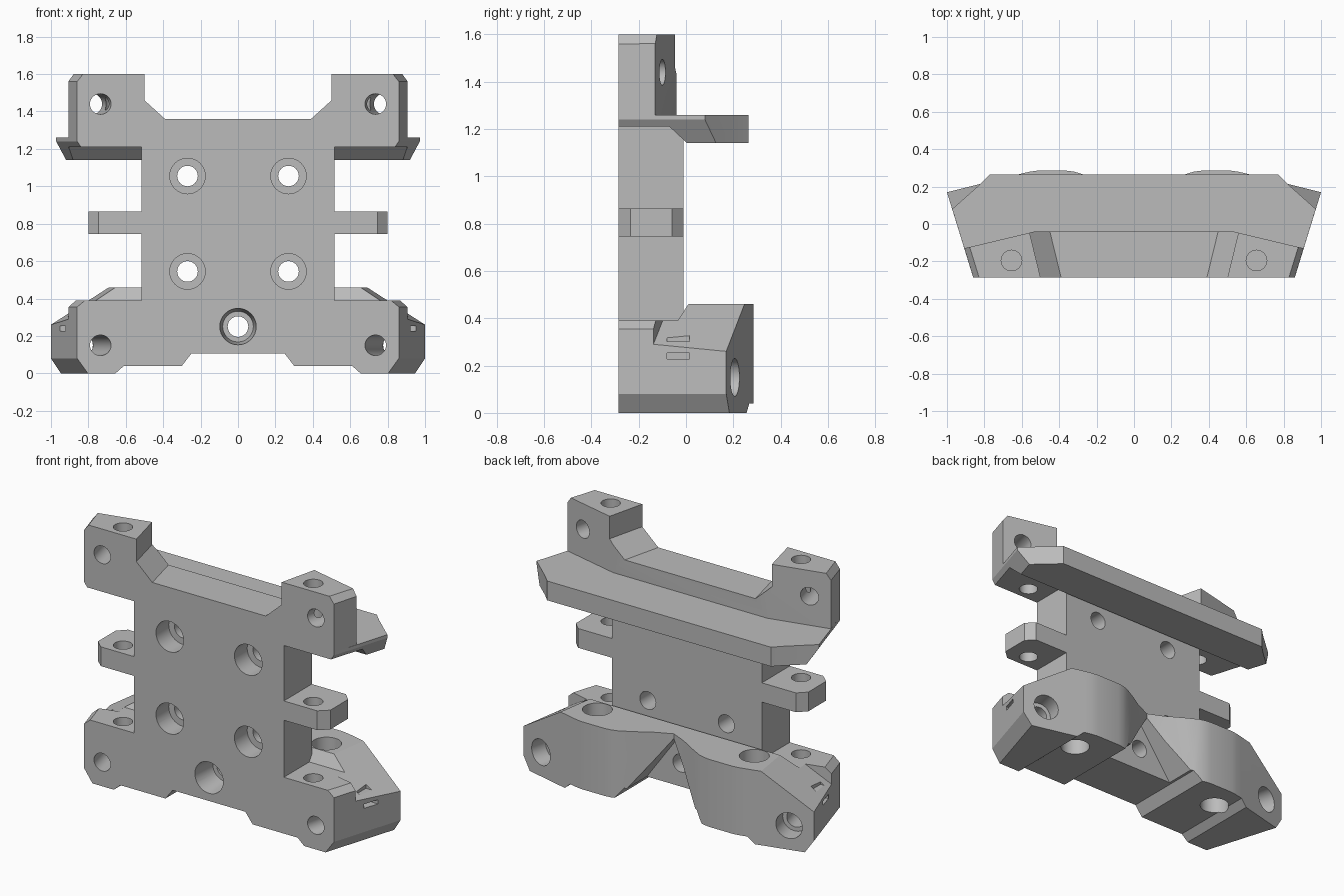
import bpy, bmesh, math
from mathutils import Vector

if "Cube" in bpy.data.objects:
    bpy.data.objects.remove(bpy.data.objects["Cube"], do_unlink=True)

grey = bpy.data.materials.new("light grey plastic")
grey.use_nodes = True
grey.diffuse_color = (0.5, 0.5, 0.5, 1)
grey.node_tree.nodes["Principled BSDF"].inputs["Base Color"].default_value = (0.5, 0.5, 0.5, 1)

FRONT = -0.285
SIDE = Vector((0.956, -0.294, 0))      # outward normal of the tapered left side
UP = Vector((0, 0, 1))


def to_object(name, bm):
    bmesh.ops.recalc_face_normals(bm, faces=bm.faces[:])
    mesh = bpy.data.meshes.new(name)
    bm.to_mesh(mesh)
    bm.free()
    mesh.materials.append(grey)
    ob = bpy.data.objects.new(name, mesh)
    bpy.context.collection.objects.link(ob)
    return ob


def both(half):
    """Mirror half an outline (x >= 0) into a closed one."""
    return half + [(-x, b) for x, b in reversed(half) if x > 0]


def prism(name, pts, axis, lo, hi, flare=0.0):
    """Extrude an outline along an axis; flare widens the far end in x."""
    bm = bmesh.new()
    rings = []
    for t, f in ((lo, 0), (hi, flare)):
        ring = []
        for a, b in pts:
            a2 = a + math.copysign(f, a)
            co = {"x": (t, a, b), "y": (a2, t, b), "z": (a2, b, t)}[axis]
            ring.append(bm.verts.new(co))
        rings.append(ring)
    n = len(pts)
    bm.faces.new(rings[0])
    bm.faces.new(rings[1])
    for i in range(n):
        j = (i + 1) % n
        bm.faces.new((rings[0][i], rings[0][j], rings[1][j], rings[1][i]))
    return to_object(name, bm)


def cylinder(start, direction, r, length, r2=None):
    d = Vector(direction).normalized()
    bm = bmesh.new()
    m = d.to_track_quat('Z', 'Y').to_matrix().to_4x4()
    m.translation = Vector(start) + d * length / 2
    bmesh.ops.create_cone(bm, cap_ends=True, segments=32, radius1=r,
                          radius2=r if r2 is None else r2, depth=length, matrix=m)
    return to_object("hole_cutter", bm)


def boolean(ob, other, op):
    mod = ob.modifiers.new(op, 'BOOLEAN')
    mod.object = other
    mod.operation = op
    mod.solver = 'EXACT'
    bpy.context.view_layer.objects.active = ob
    bpy.ops.object.modifier_apply(modifier=mod.name)
    bpy.data.objects.remove(other, do_unlink=True)


def slice_off(ob, co, no, sides=(1, -1)):
    """Cut away what lies beyond a plane, on each side of the part."""
    bm = bmesh.new()
    bm.from_mesh(ob.data)
    for s in sides:
        res = bmesh.ops.bisect_plane(
            bm, geom=bm.verts[:] + bm.edges[:] + bm.faces[:], dist=1e-5,
            plane_co=(s * co[0], co[1], co[2]), plane_no=(s * no[0], no[1], no[2]),
            clear_outer=True)
        cut = [e for e in res["geom_cut"] if isinstance(e, bmesh.types.BMEdge)]
        bmesh.ops.edgenet_fill(bm, edges=cut)
    bmesh.ops.recalc_face_normals(bm, faces=bm.faces[:])
    bm.to_mesh(ob.data)
    bm.free()


# Central plate
body = prism("carriage_body", both([(0.515, 0.105), (0.515, 1.25)]), "y", FRONT, -0.01)

# Side tabs
tab = [(0.4, FRONT), (0.745, FRONT), (0.8, -0.235), (0.8, -0.06), (0.75, -0.01), (0.4, -0.01)]
for s in (1, -1):
    boolean(body, prism("tab", [(s * x, y) for x, y in tab], "z", 0.745, 0.865), 'UNION')

# Rear flange with chamfered ends
flange = prism("flange", [(FRONT, 1.21), (-0.07, 1.21), (0.005, 1.14), (0.265, 1.14),
                          (0.265, 1.26), (FRONT, 1.26)], "x", -1.1, 1.1)
boolean(flange, prism("plan", both([(0.86, FRONT), (0.972, 0.08), (0.82, 0.215), (0.77, 0.265)]),
                      "z", 1.0, 1.4), 'INTERSECT')
slice_off(flange, (0.972, 0.08, 1.24), SIDE * 0.1 - UP * 0.065)
boolean(body, flange, 'UNION')

# Upper bar with two ears
ears = prism("ears", both([(0.86, FRONT), (0.907, -0.13), (0.53, -0.04)]), "z", 1.242, 1.6)
boolean(ears, prism("notch", both([(0.362, 1.36), (0.472, 1.46), (0.472, 1.7)]),
                    "y", -0.4, 0.1, flare=0.122), 'DIFFERENCE')
slice_off(ears, (0.86, FRONT, 1.56), SIDE * 0.04 + UP * 0.03)
boolean(body, ears, 'UNION')

# Lower block: front silhouette trimmed by its plan with two rounded lobes
block = prism("lower_block", both([(0.25, 0.105), (0.3, 0.04), (0.61, 0.04), (0.655, 0),
                                   (1.1, 0), (1.1, 0.46)]), "y", -0.4, 0.4)
plan = [(0.86, FRONT), (1.0, 0.17), (0.6, 0.27), (0.56, 0.279), (0.52, 0.285), (0.36, 0.285),
        (0.32, 0.28), (0.28, 0.268), (0.2, 0.225), (0.1, 0.165), (0, 0.12)]
boolean(block, prism("plan", both(plan), "z", -0.1, 0.6), 'INTERSECT')
slice_off(block, (1.0, 0.17, 0.08), SIDE * 0.08 - UP * 0.055)
slice_off(block, (0.86, FRONT, 0.355), SIDE * 0.035 + UP * 0.04)
# front ledge
boolean(block, prism("ledge", [(-0.4, 0.39), (-0.035, 0.39), (0.01, 0.46), (0.05, 0.6), (-0.4, 0.6)],
                     "x", -1.2, 1.2), 'DIFFERENCE')
# arched gap between the lobes
boolean(block, prism("gap", [(-0.31, 0), (0.31, 0), (0, 0.43)], "y", 0.05, 0.5), 'DIFFERENCE')
# sloping shoulders behind the ledge
A, B, C = Vector((1.0, 0.17, 0.26)), Vector((0.905, -0.14, 0.29)), Vector((0.69, 0.247, 0.46))
slope = (B - A).cross(C - A)
if slope.z > 0:
    slope = -slope
for s in (1, -1):
    cutter = prism("shoulder", [(s * x, y) for x, y in
                                ((0.6, -0.06), (1.15, -0.2), (1.15, 0.4), (0.6, 0.4))], "z", 0.1, 0.6)
    slice_off(cutter, A, slope, sides=(s,))
    boolean(block, cutter, 'DIFFERENCE')
boolean(body, block, 'UNION')

# Holes
BACK = (0, 1, 0)
cuts = [((0, -0.4, 0.25), BACK, 0.055, 0.8), ((0, -0.3, 0.25), BACK, 0.099, 0.17, 0.082)]
for s in (1, -1):
    for z in (0.545, 1.055):
        cuts += [((s * 0.27, -0.4, z), BACK, 0.055, 0.45),
                 ((s * 0.27, -0.4, z), BACK, 0.095, 0.24)]
    out = Vector((s * 0.235, 0.972, 0))
    for z, length in ((1.44, 0.5), (0.15, 0.8)):
        cuts.append((Vector((s * 0.735, FRONT, z)) - out * 0.1, out, 0.055, length))
    cuts += [(Vector((s * 0.735, FRONT, 0.15)) + out * 0.4, out, 0.08, 0.3),
             ((s * 0.655, -0.195, 0.25), UP, 0.055, 1.5),
             ((s * 0.54, 0.10, -0.1), UP, 0.085, 0.7)]
for c in cuts:
    boolean(body, cylinder(*c), 'DIFFERENCE')

# Small cable tie slots in the shoulders
for s in (1, -1):
    for z in (0.24, 0.315):
        x0 = 0.87
        slot = prism("slot", [(s * x, y) for x, y in
                              ((x0, -0.08), (1.1, -0.08), (1.1, 0.015), (x0, 0.015))],
                     "z", z - 0.013, z + 0.013)
        boolean(body, slot, 'DIFFERENCE')

# Smooth the round surfaces, keep the edges crisp
bpy.ops.object.select_all(action='DESELECT')
body.select_set(True)
bpy.context.view_layer.objects.active = body
bpy.ops.object.shade_smooth_by_angle(angle=math.radians(25))
